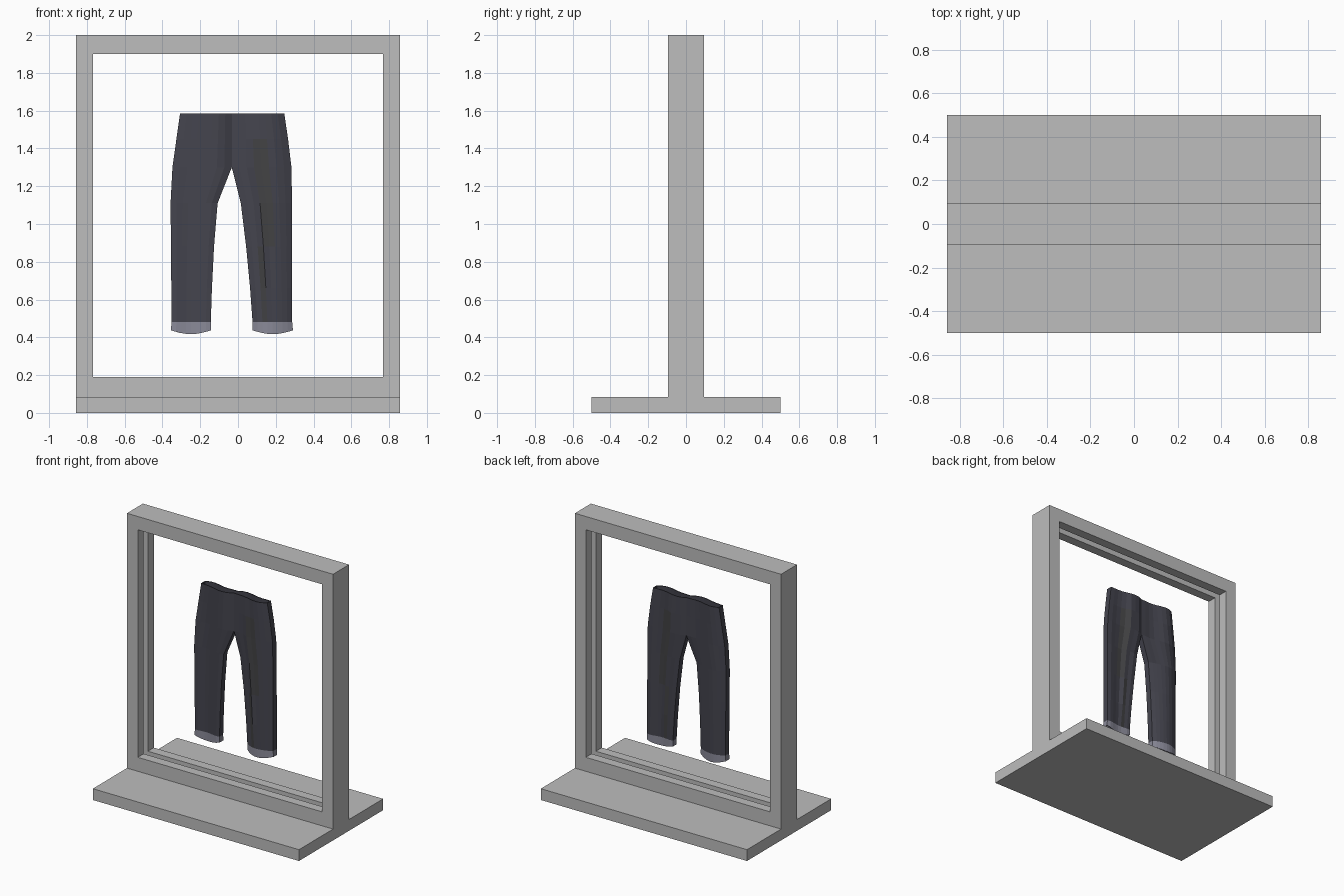
import bpy, bmesh, math

if "Cube" in bpy.data.objects:
    bpy.data.objects.remove(bpy.data.objects["Cube"])


def material(name, rgb):
    m = bpy.data.materials.new(name)
    m.diffuse_color = (*rgb, 1)
    m.use_nodes = True
    m.node_tree.nodes["Principled BSDF"].inputs["Base Color"].default_value = m.diffuse_color
    return m


GREY = material("frame grey", (0.51, 0.51, 0.51))
DENIM = material("dark denim", (0.058, 0.058, 0.076))
FADED = material("faded denim", (0.055, 0.055, 0.058))
CUFF = material("cuff lavender grey", (0.25, 0.25, 0.31))


def make_object(name, bm, mats):
    bmesh.ops.recalc_face_normals(bm, faces=bm.faces)
    mesh = bpy.data.meshes.new(name)
    bm.to_mesh(mesh)
    bm.free()
    for m in mats:
        mesh.materials.append(m)
    ob = bpy.data.objects.new(name, mesh)
    bpy.context.collection.objects.link(ob)
    return ob


# Base slab
bm = bmesh.new()
bmesh.ops.create_cube(bm, size=1)
for v in bm.verts:
    v.co = (v.co.x * 1.714, v.co.y * 1.0, v.co.z * 0.085 + 0.0425)
make_object("base", bm, [GREY])


# Upright frame: grooved section carried round the four mitred corners
def rect(half_x, z0, z1, y):
    return [(-half_x, y, z0), (half_x, y, z0), (half_x, y, z1), (-half_x, y, z1)]


def outer(y):
    return rect(0.857, 0.085, 2.0, y)


def inner(y, groove=0):
    return rect(0.767 + groove, 0.19 - groove, 1.9 + groove, y)


HALF, SLOT, DEPTH = 0.095, 0.025, 0.04
loops = [outer(-HALF), inner(-HALF), inner(-SLOT), inner(-SLOT, DEPTH),
         inner(SLOT, DEPTH), inner(SLOT), inner(HALF), outer(HALF)]
bm = bmesh.new()
rings = [[bm.verts.new(p) for p in loop] for loop in loops]
for i, a in enumerate(rings):
    b = rings[(i + 1) % len(rings)]
    for k in range(4):
        n = (k + 1) % 4
        bm.faces.new((a[k], a[n], b[n], b[k]))
make_object("frame", bm, [GREY])

# Trousers: z, then left outer, left inner, right inner, right outer
ROWS = [(1.585, -0.307, -0.033, -0.033, 0.245),
        (1.45, -0.326, -0.033, -0.033, 0.265),
        (1.30, -0.347, -0.033, -0.033, 0.283),
        (1.11, -0.357, -0.108, 0.015, 0.286),
        (0.88, -0.355, -0.127, 0.043, 0.287),
        (0.66, -0.353, -0.138, 0.064, 0.287),
        (0.48, -0.352, -0.144, 0.077, 0.287),
        (0.437, -0.355, -0.143, 0.077, 0.291)]
COLS = 8
CROTCH = 2


def centre_y(x):
    # gentle drape of the cloth across the width
    return 0.018 + 0.012 * math.sin(x * 22 + 1.0)


def thickness(f):
    # flat section, thinner at the outer edge only
    return 0.035 - 0.013 * (2 * f - 1) ** 4


bm = bmesh.new()
for side in (0, 1):
    grid = {}
    for r, row in enumerate(ROWS):
        xo, xi = (row[1], row[2]) if side == 0 else (row[4], row[3])
        for c in range(COLS + 1):
            f = c / COLS
            x = xo + (xi - xo) * f
            z = row[0]
            if r == len(ROWS) - 1:
                z -= 0.02 * math.sin(math.pi * f)
            # raised pleat down one leg
            t = thickness(f)
            if side == 1 and c == 5 and 0 < r < 6:
                t += 0.010
            for d in (-1, 1):
                grid[r, c, d] = bm.verts.new((x, centre_y(x) + d * t, z))
    for r in range(len(ROWS) - 1):
        mat = 2 if r == len(ROWS) - 2 else 0
        faces = []
        for d in (-1, 1):
            for c in range(COLS):
                face = bm.faces.new([grid[r, c, d], grid[r, c + 1, d],
                                     grid[r + 1, c + 1, d], grid[r + 1, c, d]])
                face.material_index = mat
                # faded strip on the pleated leg
                if side == 1 and ((1 <= r <= 3 and c in (3, 4)) or (r in (4, 5) and c == 5)):
                    face.material_index = 1 if mat == 0 else mat
        # outer seam always, inner seam only below the crotch
        for c in ([0] if r < CROTCH else [0, COLS]):
            face = bm.faces.new([grid[r, c, -1], grid[r, c, 1],
                                 grid[r + 1, c, 1], grid[r + 1, c, -1]])
            face.material_index = mat
bmesh.ops.remove_doubles(bm, verts=bm.verts, dist=0.0005)
trousers = make_object("trousers", bm, [DENIM, FADED, CUFF])
cloth = trousers.modifiers.new("cloth thickness", 'SOLIDIFY')
cloth.thickness = 0.006
cloth.offset = -1
